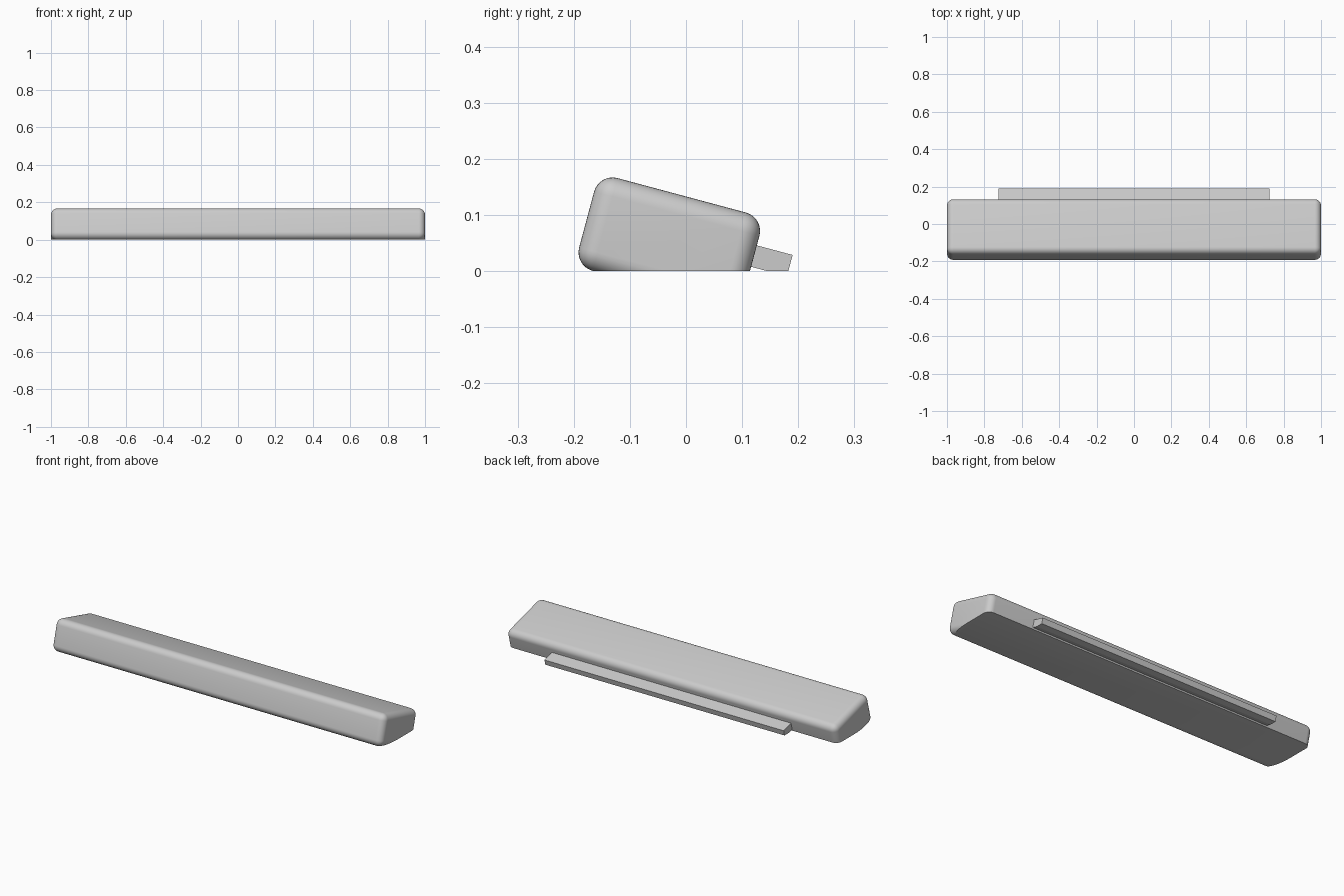
import bpy, bmesh, math
from mathutils import Matrix, Vector

if "Cube" in bpy.data.objects:
    bpy.data.objects.remove(bpy.data.objects["Cube"])

TILT = Matrix.Rotation(math.radians(-15), 4, 'X')

grey = bpy.data.materials.new("light grey")
grey.diffuse_color = (0.6, 0.6, 0.6, 1)
grey.use_nodes = True
grey.node_tree.nodes["Principled BSDF"].inputs["Base Color"].default_value = grey.diffuse_color


def tilted_box(name, half_x, y0, y1, z0, z1, radius=0):
    """Box given in the tilted frame, optionally rounded, trimmed flat at z = 0."""
    bm = bmesh.new()
    bmesh.ops.create_cube(bm, size=1)
    bmesh.ops.scale(bm, vec=(2 * half_x, y1 - y0, z1 - z0), verts=bm.verts)
    bmesh.ops.translate(bm, vec=(0, (y0 + y1) / 2, (z0 + z1) / 2), verts=bm.verts)
    if radius:
        bmesh.ops.bevel(bm, geom=bm.edges[:], offset=radius, segments=8,
                        profile=0.5, affect='EDGES')
    bmesh.ops.transform(bm, matrix=TILT, verts=bm.verts)
    # flat underside
    cut = bmesh.ops.bisect_plane(bm, geom=bm.verts[:] + bm.edges[:] + bm.faces[:],
                                 plane_co=Vector((0, 0, 0.0005)), plane_no=(0, 0, 1),
                                 clear_inner=True)
    rim = [e for e in cut["geom_cut"] if isinstance(e, bmesh.types.BMEdge)]
    bmesh.ops.holes_fill(bm, edges=rim, sides=0)
    bmesh.ops.translate(bm, vec=(0, 0, -0.0005), verts=bm.verts)
    bmesh.ops.recalc_face_normals(bm, faces=bm.faces)
    mesh = bpy.data.meshes.new(name)
    bm.to_mesh(mesh)
    bm.free()
    mesh.materials.append(grey)
    ob = bpy.data.objects.new(name, mesh)
    bpy.context.collection.objects.link(ob)
    if radius:
        bpy.ops.object.select_all(action='DESELECT')
        ob.select_set(True)
        bpy.context.view_layer.objects.active = ob
        bpy.ops.object.shade_smooth_by_angle(angle=math.radians(30))
    return ob


# rounded wedge body and the thin tab along its back
tilted_box("body", 1.0, -0.195, 0.110, -0.042, 0.129, 0.034)
tilted_box("back_tab", 0.725, 0.105, 0.176, 0.038, 0.0775)
